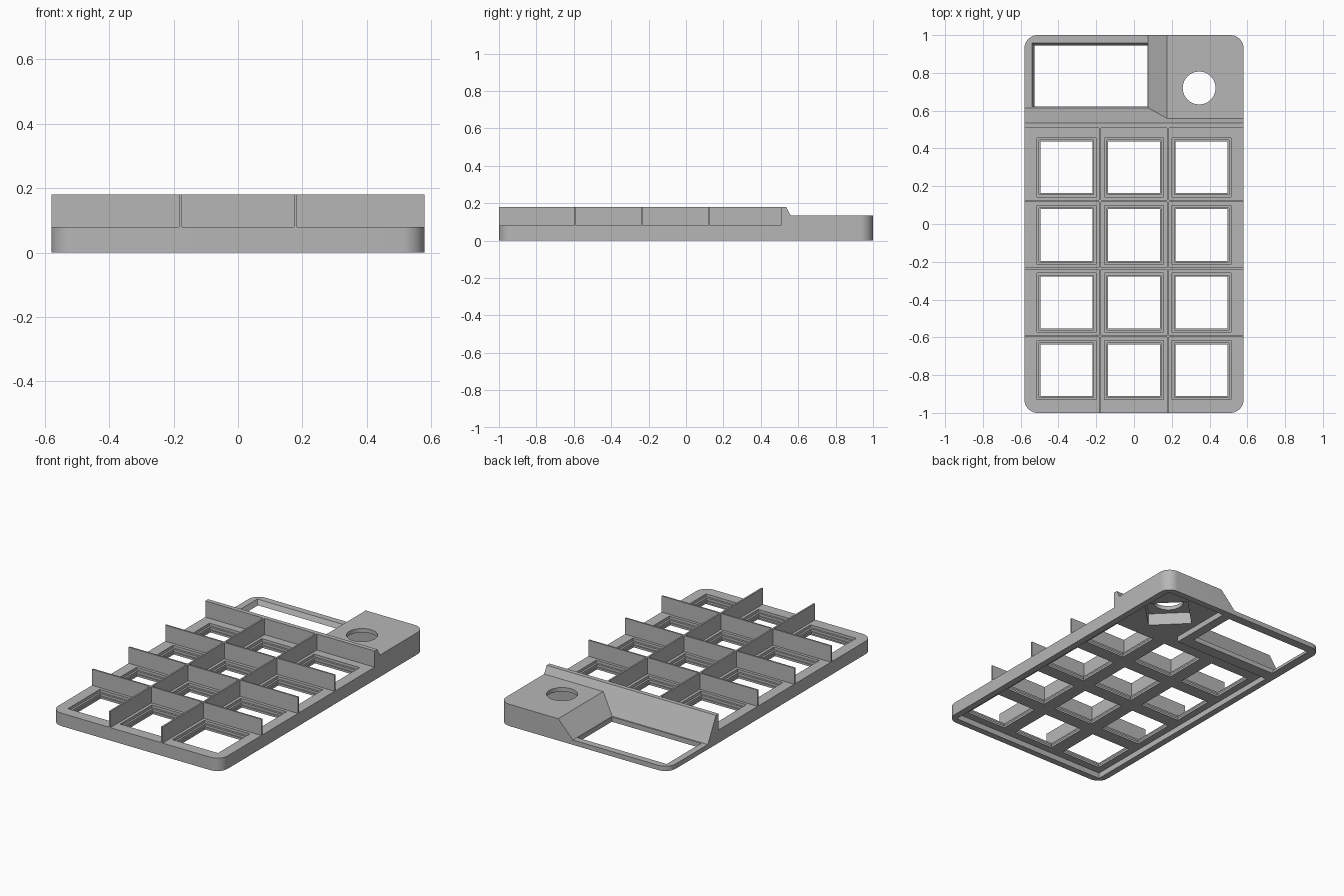
import bpy, bmesh, math
from mathutils import Matrix

if "Cube" in bpy.data.objects:
    bpy.data.objects.remove(bpy.data.objects["Cube"], do_unlink=True)

grey = bpy.data.materials.new("plain_grey")
grey.use_nodes = True
grey.diffuse_color = (0.47, 0.47, 0.47, 1)
grey.node_tree.nodes["Principled BSDF"].inputs["Base Color"].default_value = grey.diffuse_color


def add_object(name, bm):
    bmesh.ops.recalc_face_normals(bm, faces=bm.faces)
    mesh = bpy.data.meshes.new(name)
    bm.to_mesh(mesh)
    bm.free()
    mesh.materials.append(grey)
    obj = bpy.data.objects.new(name, mesh)
    bpy.context.collection.objects.link(obj)
    return obj


def loft(name, lower, z0, upper, z1):
    """Solid between two outlines with equal point counts."""
    bm = bmesh.new()
    low = [bm.verts.new((x, y, z0)) for x, y in lower]
    top = [bm.verts.new((x, y, z1)) for x, y in upper]
    bm.faces.new(low[::-1])
    bm.faces.new(top)
    n = len(low)
    for i in range(n):
        j = (i + 1) % n
        bm.faces.new((low[i], low[j], top[j], top[i]))
    return add_object(name, bm)


def rect(x0, x1, y0, y1):
    return [(x0, y0), (x1, y0), (x1, y1), (x0, y1)]


def box(name, x0, x1, y0, y1, z0, z1):
    outline = rect(x0, x1, y0, y1)
    return loft(name, outline, z0, outline, z1)


def rounded_rect(hx, hy, r, steps=10):
    points = []
    for k, (sx, sy) in enumerate([(1, 1), (-1, 1), (-1, -1), (1, -1)]):
        for i in range(steps + 1):
            a = math.pi / 2 * (k + i / steps)
            points.append((sx * (hx - r) + r * math.cos(a), sy * (hy - r) + r * math.sin(a)))
    return points


def cut(target, cutter):
    cutter.hide_render = True
    mod = target.modifiers.new("cut", 'BOOLEAN')
    mod.operation, mod.solver, mod.object = 'DIFFERENCE', 'EXACT', cutter
    bpy.context.view_layer.objects.active = target
    bpy.ops.object.modifier_apply(modifier=mod.name)
    bpy.data.objects.remove(cutter, do_unlink=True)


HX, PLATE, RIDGE, BLOCK, RIM, CEILING = 0.58, 0.08, 0.18, 0.135, 0.03, 0.035
FAR, HIGH = 1.2, 0.3

# Body: a rounded slab, lowered over the key area
outline = rounded_rect(HX, 1, 0.07)
body = loft("case_top", outline, 0, outline, RIDGE)
cut(body, box("key_area", -FAR, FAR, -FAR, 0.508, PLATE, HIGH))


# Sloped rear of the ridge, then the lowered screen bay beside the knob block
def ridge_y(z):
    return 0.615 - (z - RIM) * 0.53


def block_x(z):
    return 0.075 + (z - RIM) * 0.952


cut(body, loft("above_block", rect(-FAR, FAR, ridge_y(BLOCK), FAR), BLOCK,
               rect(-FAR, FAR, ridge_y(HIGH), FAR), HIGH))
cut(body, loft("screen_bay", rect(-FAR, block_x(RIM), ridge_y(RIM), FAR), RIM,
               rect(-FAR, block_x(HIGH), ridge_y(HIGH), FAR), HIGH))

# Screen window with bevelled far edges
cut(body, loft("screen_window", rect(-0.525, 0.072, 0.623, 0.945), -0.001,
               rect(-0.54, 0.072, 0.623, 0.96), RIM + 0.001))

# Shallow recess on the underside
cut(body, box("main_recess", -0.54, 0.54, -0.96, 0.55, -0.1, CEILING))
cut(body, box("block_recess", 0.13, 0.54, 0.5, 0.96, -0.1, CEILING))

# Knob hole and the turned square pocket below it
KNOB = (0.345, 0.72)
bm = bmesh.new()
bmesh.ops.create_cone(bm, cap_ends=True, segments=48, radius1=0.087, radius2=0.087, depth=1,
                      matrix=Matrix.Translation((*KNOB, 0)))
cut(body, add_object("knob_hole", bm))
d = 0.125 * math.sqrt(2)
diamond = [(KNOB[0] + d * math.cos(a), KNOB[1] + d * math.sin(a))
           for a in (i * math.pi / 2 for i in range(4))]
cut(body, loft("knob_pocket", diamond, 0, diamond, 0.11))

# Stepped key openings
PITCH = 0.358
for row in range(4):
    for col in (-1, 0, 1):
        cx, cy = col * PITCH, 0.3 - row * PITCH
        for half, floor in ((0.156, 0.063), (0.144, 0.048), (0.137, -0.1)):
            cut(body, box("key_opening", cx - half, cx + half, cy - half, cy + half, floor, HIGH))

# Thin dividers between the keys
parts = [body]
for side in (-1, 1):
    x = side * 0.179
    parts.append(box("column_divider", x - 0.005, x + 0.005, -1, 0.51, PLATE, RIDGE))
for row in range(3):
    y = 0.122 - row * PITCH
    parts.append(box("row_divider", -HX, HX, y - 0.005, y + 0.005, PLATE, RIDGE))

# Smooth the rounded corners and the hole, keeping edges sharp
bpy.context.view_layer.update()
bpy.ops.object.select_all(action='DESELECT')
for part in parts:
    part.select_set(True)
bpy.context.view_layer.objects.active = body
bpy.ops.object.shade_smooth_by_angle()
